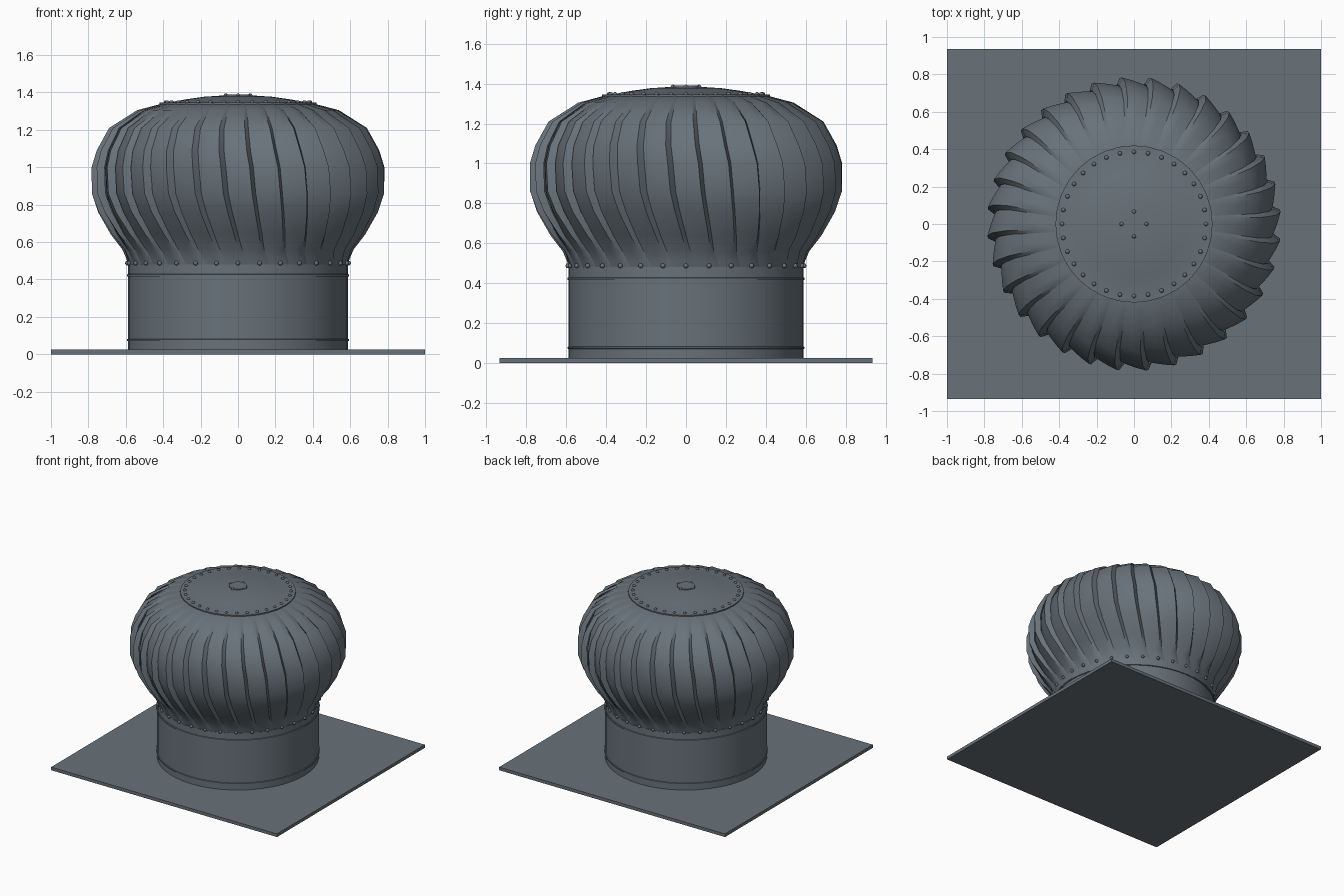
import bpy, bmesh
from math import sin, cos, radians, tau
from mathutils import Matrix, Vector

cube = bpy.data.objects.get("Cube")
if cube:
    bpy.data.objects.remove(cube, do_unlink=True)

COUNT = 32          # blades, rivets and sides of the round parts
STEP = 360 / COUNT

steel = bpy.data.materials.new("slate_steel")
steel.use_nodes = True
colour = (0.14, 0.17, 0.195, 1)
steel.diffuse_color = colour
steel.node_tree.nodes["Principled BSDF"].inputs["Base Color"].default_value = colour


def finish(name, bm, angle=30):
    """Turn a bmesh into a shaded, coloured object."""
    mesh = bpy.data.meshes.new(name)
    bm.to_mesh(mesh)
    bm.free()
    mesh.materials.append(steel)
    obj = bpy.data.objects.new(name, mesh)
    bpy.context.collection.objects.link(obj)
    bpy.ops.object.select_all(action="DESELECT")
    obj.select_set(True)
    bpy.context.view_layer.objects.active = obj
    bpy.ops.object.shade_smooth_by_angle(angle=radians(angle))
    return obj


def lathe(name, profile, sides=COUNT, angle=30):
    """Revolve (radius, z) points about the vertical axis."""
    bm = bmesh.new()
    verts = [bm.verts.new((r, 0, z)) for r, z in profile]
    edges = [bm.edges.new(pair) for pair in zip(verts, verts[1:])]
    bmesh.ops.spin(bm, geom=verts + edges, cent=(0, 0, 0), axis=(0, 0, 1),
                   angle=tau, steps=sides, use_merge=False)
    bmesh.ops.remove_doubles(bm, verts=bm.verts, dist=0.0005)
    bmesh.ops.recalc_face_normals(bm, faces=bm.faces)
    return finish(name, bm, angle)


def rivets(name, count, ring, z, size, phase=0):
    """A ring of small round rivet heads."""
    bm = bmesh.new()
    for i in range(count):
        a = tau * i / count + radians(phase)
        place = Matrix.Translation((ring * cos(a), ring * sin(a), z))
        bmesh.ops.create_uvsphere(bm, u_segments=8, v_segments=6, radius=size, matrix=place)
    return finish(name, bm, 60)


# Flat base plate
bm = bmesh.new()
bmesh.ops.create_cube(bm, size=1, matrix=Matrix.Translation((0, 0, 0.0125))
                      @ Matrix.Diagonal((2, 1.87, 0.025, 1)))
finish("base_plate", bm)

# Neck with two raised beads and a closed top
lathe("neck", [(0.588, 0.02), (0.588, 0.07), (0.594, 0.072), (0.594, 0.08), (0.588, 0.082),
               (0.588, 0.415), (0.594, 0.417), (0.594, 0.427), (0.588, 0.429),
               (0.588, 0.48), (0, 0.48)], sides=48)

# Blade outline: radius, height, twist in degrees, step between neighbours
BLADE = [(0.585, 0.475, 10, 0.004), (0.597, 0.51, 8.5, 0.008), (0.618, 0.56, 6.5, 0.015),
         (0.68, 0.64, 4.5, 0.03), (0.75, 0.76, 2, 0.045), (0.785, 0.86, 0.5, 0.05),
         (0.785, 1.0, -0.5, 0.05), (0.757, 1.09, -1.5, 0.045), (0.69, 1.21, -2, 0.04),
         (0.54, 1.305, -1.5, 0.022), (0.415, 1.338, -1, 0.004), (0.38, 1.34, -1, 0)]

bm = bmesh.new()
rows = []
for radius, z, twist, drop in BLADE:
    # inward lip first, then the panel sinking beneath the next blade
    points = [(1.8, drop * 0.75), (0, 0)]
    points += [(-t * STEP, drop * t) for t in (0.33, 0.67, 1.0)]
    row = []
    for turn, sink in points:
        a = radians(twist + turn)
        row.append(bm.verts.new(((radius - sink) * cos(a), (radius - sink) * sin(a), z)))
    rows.append(row)
for low, high in zip(rows, rows[1:]):
    for j in range(len(low) - 1):
        bm.faces.new((low[j + 1], low[j], high[j], high[j + 1]))
blade = finish("blade", bm, 35)
blade.rotation_euler.z = radians(5)
for i in range(1, COUNT):
    copy = blade.copy()          # shares the same mesh
    copy.name = f"blade_{i + 1}"
    copy.rotation_euler.z = radians(5 + i * STEP)
    bpy.context.collection.objects.link(copy)

# Rivets where the blades meet the neck
rivets("neck_rivets", COUNT, 0.592, 0.487, 0.012)

# Shallow domed cap with a flat rim
lathe("cap", [(0, 1.335), (0.42, 1.335), (0.42, 1.345), (0.365, 1.347), (0.28, 1.363),
              (0.18, 1.377), (0.09, 1.383), (0, 1.384)], angle=20)
rivets("cap_rivets", COUNT, 0.385, 1.346, 0.012)

# Centre disc and its four rivets
lathe("centre_disc", [(0, 1.375), (0.065, 1.375), (0.065, 1.39), (0, 1.39)], sides=24)
rivets("centre_rivets", 4, 0.065, 1.383, 0.012)
